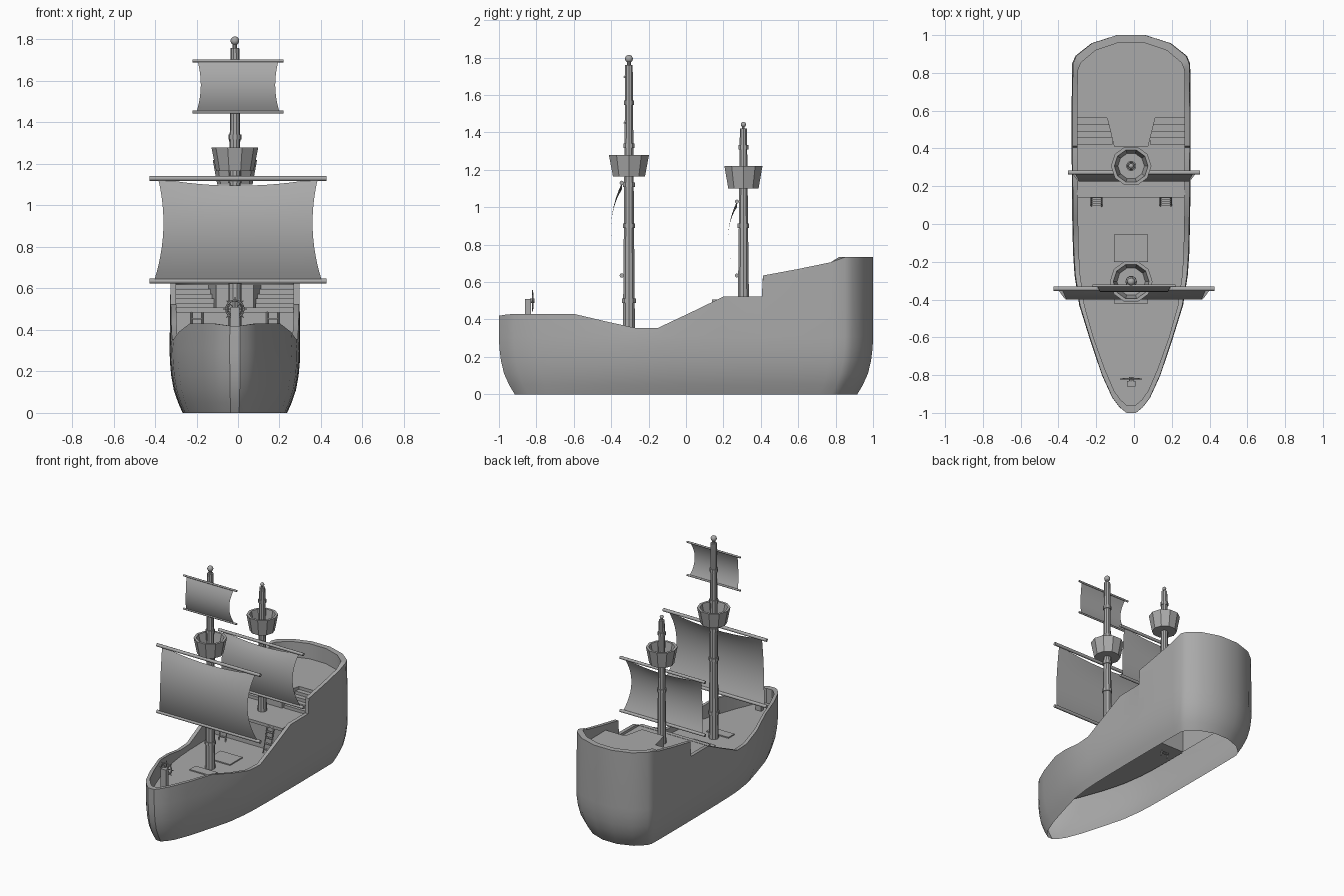
import bpy, bmesh, math
from mathutils import Vector, Matrix

cube = bpy.data.objects.get("Cube")
if cube:
    bpy.data.objects.remove(cube, do_unlink=True)

grey = bpy.data.materials.new("plain_grey")
grey.use_nodes = True
grey.diffuse_color = (0.4, 0.4, 0.4, 1)
grey.node_tree.nodes["Principled BSDF"].inputs["Base Color"].default_value = (0.4, 0.4, 0.4, 1)

CX = -0.015          # centreline of hull and masts
MAIN, QUARTER, POOP = 0.31, 0.505, 0.62   # deck heights


def finish(name, bm, smooth=None):
    bmesh.ops.recalc_face_normals(bm, faces=bm.faces)
    mesh = bpy.data.meshes.new(name)
    bm.to_mesh(mesh)
    bm.free()
    mesh.materials.append(grey)
    ob = bpy.data.objects.new(name, mesh)
    bpy.context.collection.objects.link(ob)
    if smooth:
        bpy.ops.object.select_all(action='DESELECT')
        ob.select_set(True)
        bpy.context.view_layer.objects.active = ob
        bpy.ops.object.shade_smooth_by_angle(angle=math.radians(smooth))
    return ob


def add_box(bm, lo, hi):
    lo, hi = Vector(lo), Vector(hi)
    mat = Matrix.Translation((lo + hi) / 2) @ Matrix.Diagonal((*(hi - lo), 1))
    bmesh.ops.create_cube(bm, size=1, matrix=mat)


def add_rod(bm, a, b, r, sides=8):
    a, b = Vector(a), Vector(b)
    rot = (b - a).to_track_quat('Z', 'Y').to_matrix().to_4x4()
    bmesh.ops.create_cone(bm, cap_ends=True, segments=sides, radius1=r, radius2=r,
                          depth=(b - a).length, matrix=Matrix.Translation((a + b) / 2) @ rot)


def box(name, lo, hi):
    bm = bmesh.new()
    add_box(bm, lo, hi)
    return finish(name, bm)


def bridge(bm, a, b):
    n = len(a)
    for i in range(n):
        bm.faces.new((a[i], a[(i + 1) % n], b[(i + 1) % n], b[i]))


def lathe(name, y, profile, sides, smooth=None):
    bm = bmesh.new()
    rings = []
    for r, z in profile:
        rings.append([bm.verts.new((CX + r * math.cos(math.tau * i / sides),
                                    y + r * math.sin(math.tau * i / sides), z))
                      for i in range(sides)])
    for a, b in zip(rings, rings[1:]):
        bridge(bm, a, b)
    bm.faces.new(rings[0])
    bm.faces.new(rings[-1])
    return finish(name, bm, smooth)


# Hull stations: position along the keel, half width, rail height
stations = [(-1, .025, .42), (-.97, .062, .425), (-.92, .1, .43), (-.8, .155, .43),
            (-.6, .222, .43), (-.43, .275, .39), (-.27, .3, .355), (-.15, .308, .355),
            (.02, .312, .435), (.2, .314, .522), (.405, .315, .524), (.412, .315, .635),
            (.6, .315, .67), (.775, .314, .706), (.85, .312, .733), (.89, .295, .733),
            (.957, .21, .733), (1, .075, .733)]
loop = [(1, s) for s in stations] + [(-1, s) for s in reversed(stations)]


def inner_y(y):
    return y * 0.96 if abs(y) > 0.79 else y


# Hull: outer skin open below, rail, inner bulwark down to the main deck
bm = bmesh.new()
rings = []
for z, s in [(0, .8), (.05, .87), (.11, .935), (.18, .975), (.25, .995), (.31, 1)]:
    ys = 1 - (1 - s) * 0.42
    rings.append([bm.verts.new((CX + side * w * s, y * ys, z)) for side, (y, w, t) in loop])
rings.append([bm.verts.new((CX + side * w * .985, y, t)) for side, (y, w, t) in loop])
rings.append([bm.verts.new((CX + side * w * .9, inner_y(y), t)) for side, (y, w, t) in loop])
rings.append([bm.verts.new((CX + side * w * .9, inner_y(y), MAIN)) for side, (y, w, t) in loop])
for a, b in zip(rings, rings[1:]):
    bridge(bm, a, b)
finish("hull", bm, 32)


def half_width(y):
    pts = [(inner_y(s[0]), s[1] * .92) for s in stations]
    for (y0, w0), (y1, w1) in zip(pts, pts[1:]):
        if y0 <= y <= y1:
            return w0 + (w1 - w0) * (y - y0) / (y1 - y0)
    return pts[0][1] if y < 0 else pts[-1][1]


def deck(name, y0, y1, z):
    ys = [y0] + [inner_y(s[0]) for s in stations if y0 < inner_y(s[0]) < y1] + [y1]
    bm = bmesh.new()
    bm.faces.new([bm.verts.new((CX + half_width(y), y, z)) for y in ys] +
                 [bm.verts.new((CX - half_width(y), y, z)) for y in reversed(ys)])
    return finish(name, bm)


deck("main_deck", -0.96, 0.155, MAIN)
deck("quarter_deck", 0.155, 0.56, QUARTER)
deck("poop_deck", 0.56, 0.96, POOP)
box("quarter_bulkhead", (CX - .283, .155, MAIN), (CX + .283, .17, QUARTER))
box("quarter_beam", (CX - .283, .14, QUARTER - .02), (CX + .283, .17, QUARTER + .002))
box("poop_bulkhead", (CX - .285, .56, QUARTER), (CX + .285, .57, POOP))

# Poop landing that narrows forward between the stairs
bm = bmesh.new()
low, high = [[bm.verts.new((CX + x, y, z)) for x, y in
              ((-.09, .41), (.09, .41), (.127, .56), (-.127, .56))] for z in (QUARTER, POOP)]
bridge(bm, low, high)
bm.faces.new(high)
finish("poop_landing", bm)

# Stairs and ladders on both sides
for side, label in ((1, "left"), (-1, "right")):
    bm = bmesh.new()
    for i in range(4):
        x = sorted((CX + side * .1, CX + side * .283))
        add_box(bm, (x[0], .42 + i * .035, QUARTER),
                (x[1], .56, QUARTER + (i + 1) * (POOP - QUARTER) / 5))
    finish(label + "_stairs", bm)

    bm = bmesh.new()
    xc = CX + side * .183
    for dx in (-.027, .027):
        add_rod(bm, (xc + dx, .085, MAIN - .04), (xc + dx, .15, QUARTER), .005, 4)
    for i in range(6):
        t = (i + .7) / 6
        y, z = .085 + .065 * t, MAIN - .04 + (QUARTER - MAIN + .04) * t
        add_box(bm, (xc - .027, y - .008, z - .004), (xc + .027, y + .008, z + .004))
    finish(label + "_ladder", bm)

# Deck hatches
box("waist_hatch", (CX - .09, -.2, MAIN), (CX + .09, -.055, MAIN + .008))
box("fore_hatch", (CX - .09, -.42, MAIN), (CX + .09, -.35, MAIN + .008))


# Masts with raised bands, crow's nests and round tops
def mast(label, y, base, top, r0, r1, bands, ball):
    profile = [(r0, base)]
    for z in bands:
        r = r0 + (r1 - r0) * (z - base) / (top - base)
        profile += [(r, z - .012), (r + .006, z - .012), (r + .006, z + .012), (r, z + .012)]
    profile += [(r1, top), (ball * .5, top), (ball * .5, top + ball)]
    lathe(label + "_mast", y, profile, 10, 30)
    bm = bmesh.new()
    bmesh.ops.create_uvsphere(bm, u_segments=12, v_segments=8, radius=ball,
                              matrix=Matrix.Translation((CX, y, top + ball * 1.6)))
    finish(label + "_mast_ball", bm, 60)


def nest(label, y, z0, z1, r0, r1):
    lathe(label + "_crows_nest", y, [(r0, z0), (r1, z1), (r1 - .018, z1),
                                     (r0 - .015, z0 + .02)], 10)


mast("main", -.305, MAIN, 1.76, .034, .021, (.5, .9, 1.12, 1.33, 1.56), .021)
mast("rear", .307, QUARTER, 1.42, .031, .02, (.9, 1.32), .014)
nest("main", -.305, 1.165, 1.28, .09, .113)
nest("rear", .307, 1.1, 1.22, .085, .107)


# Sails: curved sheets between two yards, drawn in at the sides
def sail(label, y, z0, z1, span, w0, w1, pinch, bulge, dip, r):
    for part, z in (("lower", z0), ("upper", z1)):
        bm = bmesh.new()
        add_rod(bm, (-span, y, z), (span, y, z), r)
        finish(label + "_" + part + "_yard", bm, 50)
    bm = bmesh.new()
    n = 12
    grid = []
    for j in range(n + 1):
        t = j / n
        arc = 4 * t * (1 - t)
        w = w0 + (w1 - w0) * t - pinch * arc
        grid.append([])
        for i in range(n + 1):
            u = 2 * i / n - 1
            z = z0 + (z1 - z0) * t - dip * t ** 4 * (1 - u * u)
            grid[-1].append(bm.verts.new((w * u, y - bulge * arc, z)))
    for a, b in zip(grid, grid[1:]):
        for i in range(n):
            bm.faces.new((a[i], a[i + 1], b[i + 1], b[i]))
    finish(label + "_sail", bm, 60)


sail("main", -.343, .635, 1.13, .426, .405, .385, .035, .058, .035, .012)
sail("top", -.327, 1.45, 1.697, .22, .2, .195, .018, .032, 0, .007)
sail("rear", .272, .635, 1.03, .35, .33, .315, .03, .047, .03, .011)

# Steering wheel on its post near the bow
box("wheel_post", (CX - .022, -.86, MAIN), (CX + .022, -.83, .51))
bm = bmesh.new()
hub = Vector((CX, -.82, .5))
add_rod(bm, hub - Vector((0, .015, 0)), hub + Vector((0, .01, 0)), .012)
n = 16
dirs = [Vector((math.cos(math.tau * i / n), 0, math.sin(math.tau * i / n))) for i in range(n)]
for i, d in enumerate(dirs):
    add_rod(bm, hub + d * .042, hub + dirs[(i + 1) % n] * .042, .005, 6)
    if i % 2 == 0:
        add_rod(bm, hub, hub + d * .058, .003, 5)
finish("steering_wheel", bm)
